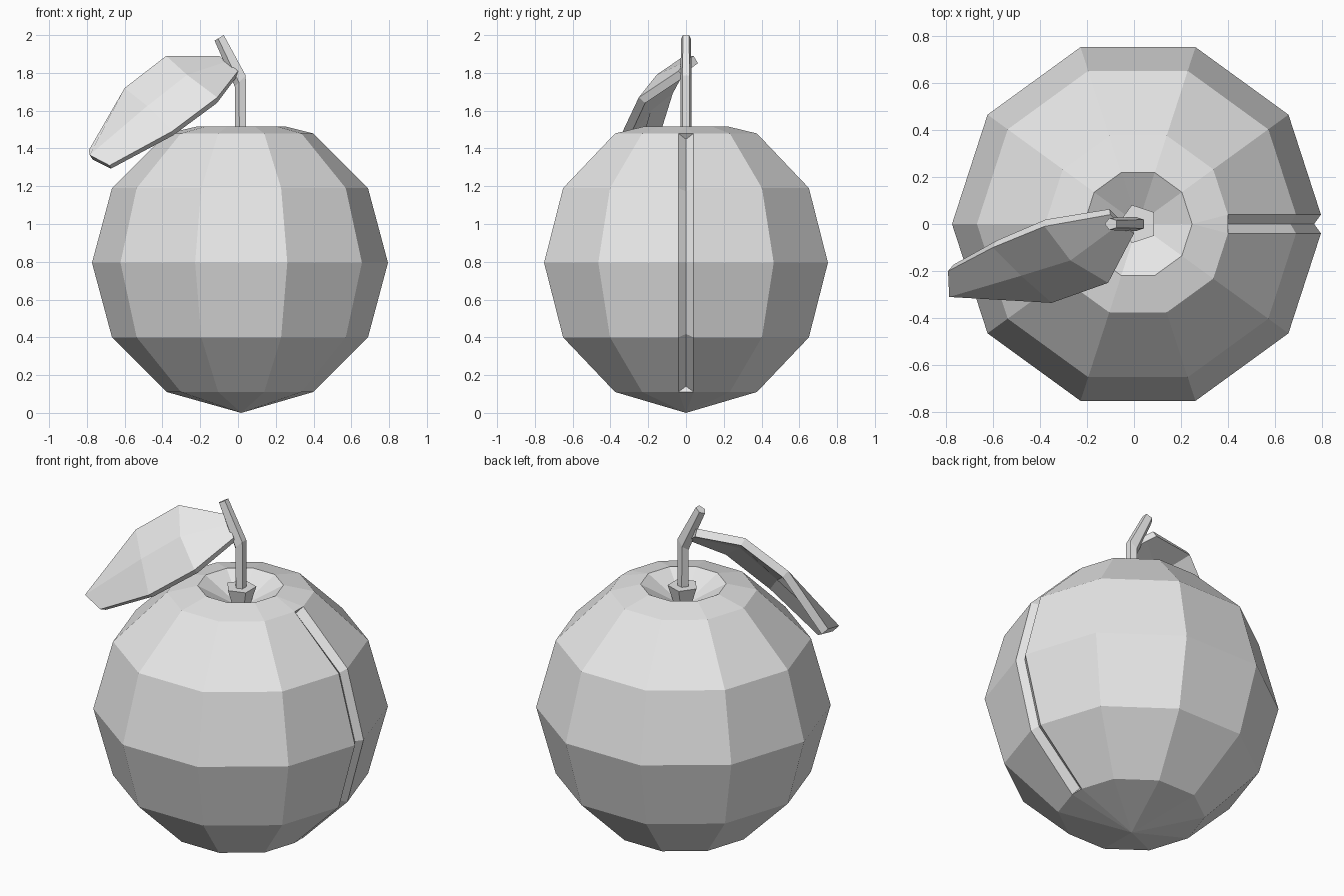
import bpy, bmesh
from math import sin, cos, tan, pi, radians
from mathutils import Vector

old = bpy.data.objects.get("Cube")
if old:
    bpy.data.objects.remove(old, do_unlink=True)

# One plain grey for every part
grey = bpy.data.materials.new("plain_grey")
grey.use_nodes = True
colour = (0.8, 0.8, 0.8, 1)
grey.diffuse_color = colour
grey.node_tree.nodes["Principled BSDF"].inputs["Base Color"].default_value = colour


def finish(bm, name, recalc=True):
    if recalc:
        bmesh.ops.recalc_face_normals(bm, faces=bm.faces)
    mesh = bpy.data.meshes.new(name)
    bm.to_mesh(mesh)
    bm.free()
    mesh.materials.append(grey)
    obj = bpy.data.objects.new(name, mesh)
    bpy.context.collection.objects.link(obj)
    return obj


def bridge(bm, lower, upper):
    """Join two closed rings, dropping corners that coincide."""
    n = len(lower)
    for i in range(n):
        j = (i + 1) % n
        corners = list(dict.fromkeys((lower[i], lower[j], upper[j], upper[i])))
        bm.faces.new(corners)


# Fruit: ten-sided sphere with a V groove along its +x meridian
SIDES, RADIUS, CX, CZ = 10, 0.79, 0.017, 0.795
HALF_GROOVE = 0.04


def on_ring(bm, r, z, k):
    a = 2 * pi * k / SIDES
    return bm.verts.new((CX + r * cos(a), r * sin(a), z))


bm = bmesh.new()
rings = []
for lat in (-60, -30, 0, 30, 60):
    c, s = cos(radians(lat)), sin(radians(lat))
    r, z = RADIUS * c, CZ + RADIUS * s
    edge_x = CX + r - HALF_GROOVE * tan(pi / SIDES)
    right = bm.verts.new((edge_x, -HALF_GROOVE, z))
    deep = bm.verts.new((CX + r - 0.042 * max(c, 0.8), 0, z - 0.035 * s))
    left = bm.verts.new((edge_x, HALF_GROOVE, z))
    rings.append([right, deep, left] + [on_ring(bm, r, z, k) for k in range(1, SIDES)])
for lower, upper in zip(rings, rings[1:]):
    bridge(bm, lower, upper)

# Groove ends
for ring in (rings[0], rings[-1]):
    bm.faces.new(ring[:3])

# Pointed bottom, top rim and stem hollow
bottom_loop = [rings[0][0]] + rings[0][2:]
top_loop = [rings[-1][0]] + rings[-1][2:]
pole = bm.verts.new((CX, 0, 0))
bridge(bm, [pole] * len(bottom_loop), bottom_loop)
rim = [on_ring(bm, 0.23, 1.517, k) for k in range(SIDES)]
bridge(bm, top_loop, [rim[0]] + rim)
hollow = bm.verts.new((CX, 0, 1.39))
bridge(bm, rim, [hollow] * SIDES)
finish(bm, "fruit")

# Stem: five-sided, flared at the foot, bent above
bm = bmesh.new()
stem_rings = []
for x, z, r, slope in ((CX, 1.40, 0.05, 0), (CX, 1.51, 0.085, 0), (CX, 1.51, 0.032, 0),
                       (0.015, 1.76, 0.032, 1), (-0.097, 1.987, 0.027, 0.6)):
    ring = []
    for k in range(5):
        a = pi + 2 * pi * k / 5
        px = r * cos(a)
        ring.append(bm.verts.new((x + px, r * sin(a), z + slope * px)))
    stem_rings.append(ring)
for lower, upper in zip(stem_rings, stem_rings[1:]):
    bridge(bm, lower, upper)
bm.faces.new(stem_rings[0])
bm.faces.new(stem_rings[-1])
finish(bm, "stem")

# Leaf: back edge, midrib and front edge at four stations
stations = (
    ((-0.10, 0.04, 1.89), (-0.06, 0.00, 1.86), (0.00, -0.04, 1.81)),
    ((-0.38, -0.01, 1.89), (-0.27, -0.155, 1.79), (-0.11, -0.25, 1.67)),
    ((-0.60, -0.10, 1.72), (-0.48, -0.22, 1.625), (-0.35, -0.335, 1.49)),
    ((-0.79, -0.20, 1.39), (-0.785, -0.31, 1.365), (-0.68, -0.316, 1.31)),
)
bm = bmesh.new()
rows = [[bm.verts.new(p) for p in row] for row in stations]
for near, far in zip(rows, rows[1:]):
    for i in range(2):
        face = bm.faces.new((near[i], far[i], far[i + 1], near[i + 1]))
        face.normal_update()
        if face.normal.dot(Vector((0, -1, 1))) < 0:
            face.normal_flip()
leaf = finish(bm, "leaf", recalc=False)
thick = leaf.modifiers.new("thickness", "SOLIDIFY")
thick.thickness = 0.045
thick.offset = -1
